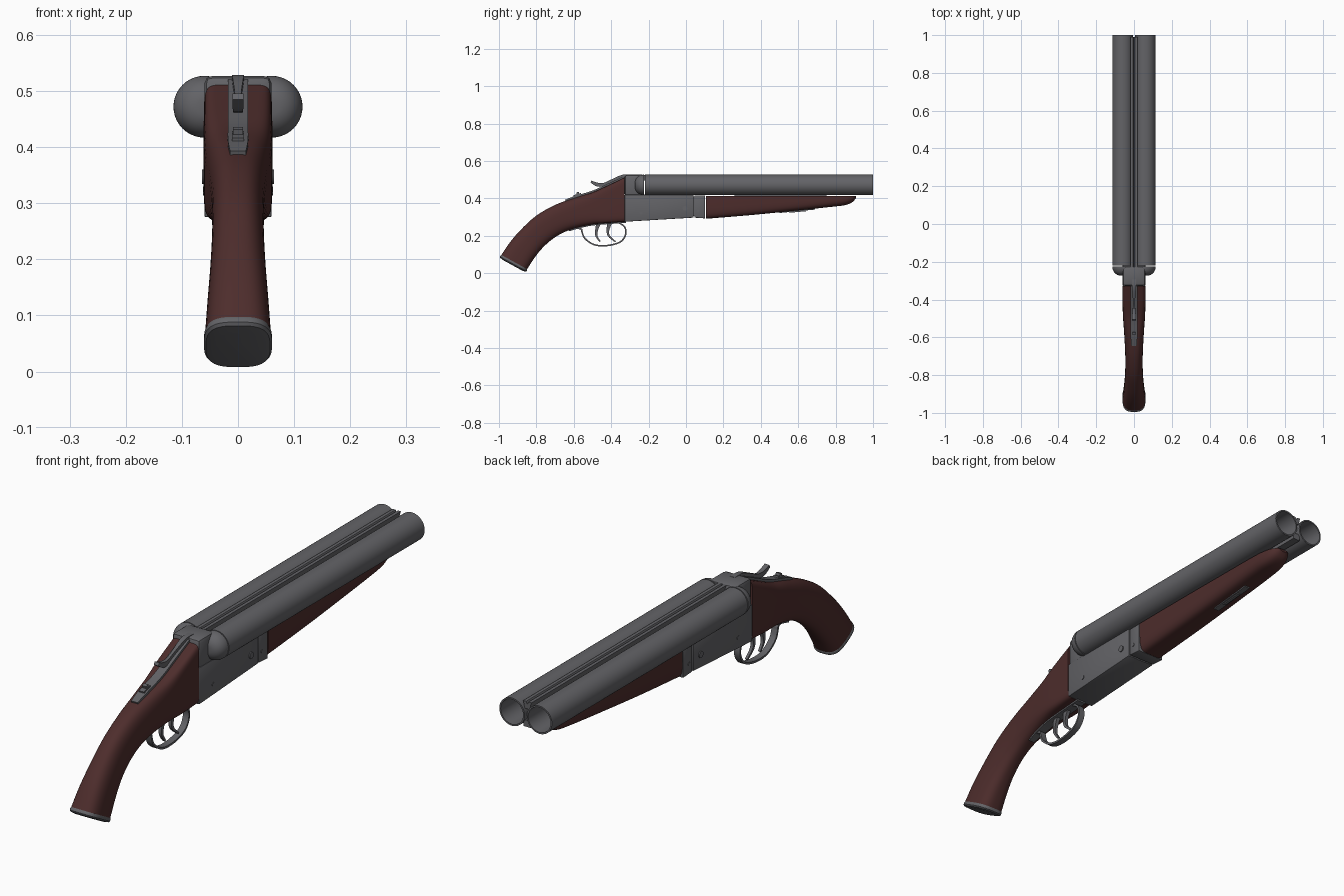
import bpy, bmesh, math
from mathutils import Vector

if "Cube" in bpy.data.objects:
    bpy.data.objects.remove(bpy.data.objects["Cube"])


def material(name, rgb):
    m = bpy.data.materials.new(name)
    m.diffuse_color = (*rgb, 1)
    m.use_nodes = True
    m.node_tree.nodes["Principled BSDF"].inputs["Base Color"].default_value = m.diffuse_color
    return m


STEEL = material("gun steel grey", (0.125, 0.125, 0.135))
WOOD = material("dark red wood", (0.075, 0.026, 0.025))


def finish(name, bm, mat):
    bmesh.ops.recalc_face_normals(bm, faces=bm.faces)
    me = bpy.data.meshes.new(name)
    bm.to_mesh(me)
    bm.free()
    me.materials.append(mat)
    ob = bpy.data.objects.new(name, me)
    bpy.context.collection.objects.link(ob)
    return ob


def loft(name, rings, mat):
    """Skin closed rings of points and cap both ends."""
    bm = bmesh.new()
    rows = [[bm.verts.new(p) for p in r] for r in rings]
    n = len(rows[0])
    for a, b in zip(rows, rows[1:]):
        for i in range(n):
            j = (i + 1) % n
            bm.faces.new((a[i], a[j], b[j], b[i]))
    bm.faces.new(rows[0])
    bm.faces.new(rows[-1])
    return finish(name, bm, mat)


def prism(name, profile, hw, mat, bevel=0.0):
    """Extrude a (y, z) outline across x."""
    bm = bmesh.new()
    f = bm.faces.new([bm.verts.new((-hw, y, z)) for y, z in profile])
    g = bmesh.ops.extrude_face_region(bm, geom=[f])["geom"]
    bmesh.ops.translate(bm, verts=[v for v in g if isinstance(v, bmesh.types.BMVert)], vec=(2 * hw, 0, 0))
    if bevel:
        bmesh.ops.bevel(bm, geom=bm.edges[:], offset=bevel, segments=2, profile=0.5, affect='EDGES')
    return finish(name, bm, mat)


def box(name, y0, y1, z0, z1, hw, mat, bevel=0.0):
    return prism(name, [(y0, z0), (y1, z0), (y1, z1), (y0, z1)], hw, mat, bevel)


def turned(name, x, z, profile, mat, n=40):
    """Round part about a line along y, from (y, radius) pairs."""
    return loft(name, [[(x + r * math.cos(2 * math.pi * i / n), y, z + r * math.sin(2 * math.pi * i / n))
                        for i in range(n)] for y, r in profile], mat)


def smooth_path(pts, steps=5):
    """Catmull-Rom curve through tuples of any length."""
    out = []
    P = [pts[0]] + list(pts) + [pts[-1]]
    for k in range(1, len(P) - 2):
        for s in range(steps):
            t = s / steps
            out.append(tuple(0.5 * (2 * b + (c - a) * t + (2 * a - 5 * b + 4 * c - d) * t * t
                                    + (3 * b - a - 3 * c + d) * t ** 3)
                             for a, b, c, d in zip(P[k - 1], P[k], P[k + 1], P[k + 2])))
    return out + [tuple(pts[-1])]


def strip(name, pts, mat, steps=5):
    """Flat bar along (y, z, half_width, thickness) points."""
    path = smooth_path(pts, steps)
    rings = []
    for i, (y, z, hw, t) in enumerate(path):
        a, b = path[max(i - 1, 0)], path[min(i + 1, len(path) - 1)]
        d = Vector((b[0] - a[0], b[1] - a[1])).normalized() * t / 2
        rings.append([(-hw, y - d.y, z + d.x), (hw, y - d.y, z + d.x),
                      (hw, y + d.y, z - d.x), (-hw, y + d.y, z - d.x)])
    return loft(name, rings, mat)


def power(v, n):
    return math.copysign(abs(v) ** (2 / n), v)


def grip_ring(s, grow=1.0, shift=0.0, n=40):
    """Rounded section between a top and a bottom point."""
    ty, tz, by, bz, w, e = s
    c = Vector(((ty + by) / 2, (tz + bz) / 2))
    h = Vector(((ty - by) / 2, (tz - bz) / 2))
    c += Vector((-h.y, h.x)).normalized() * shift
    ring = []
    for i in range(n):
        a = 2 * math.pi * (i + 0.5) / n
        p = c + h * grow * power(math.sin(a), e)
        ring.append((w * grow * power(math.cos(a), e), p.x, p.y))
    return ring


# Curved pistol grip: top y, top z, bottom y, bottom z, half width, squareness
GRIP = [(-.329, .511, -.329, .275, .061, 8), (-.42, .468, -.42, .268, .061, 6.5),
        (-.50, .432, -.49, .262, .058, 4.5), (-.59, .405, -.57, .246, .052, 3.2),
        (-.70, .365, -.645, .222, .047, 2.7), (-.80, .308, -.71, .185, .046, 2.6),
        (-.88, .236, -.765, .137, .049, 2.6), (-.94, .167, -.81, .082, .054, 2.8),
        (-.988, .096, -.85, .020, .059, 3)]
loft("grip", [grip_ring(s) for s in smooth_path(GRIP)], WOOD)

# Butt cap on the end of the grip
END = GRIP[-1]
loft("butt_cap", [grip_ring(END, g, -s if grip_ring(END, 1, 1)[0][2] > grip_ring(END)[0][2] else s)
                  for g, s in ((1.0, -.002), (1.03, .002), (1.03, .010), (.97, .015), (.75, .018))], STEEL)

# Forend: y, bottom z, half width, squareness
FOREND = [(.106, .291, .060, 5), (.35, .311, .060, 4.5), (.60, .336, .058, 4), (.78, .355, .056, 3.4),
          (.85, .364, .051, 3), (.89, .380, .039, 2.6), (.91, .404, .018, 2.3)]
TOP = .413
loft("forend", [[(w * power(math.cos(math.pi * i / 24), e), y,
                  TOP - (TOP - b) * power(math.sin(math.pi * i / 24) if i < 24 else 0, e)) for i in range(25)]
                for y, b, w, e in smooth_path(FOREND)], WOOD)
box("forend_lug", .26, .75, .40, .43, .022, STEEL)
strip("forend_latch", [(.50, .325, .012, .006), (.69, .343, .012, .006)], STEEL)
strip("forend_latch_button", [(.55, .327, .006, .008), (.64, .335, .006, .008)], STEEL)

# Barrels with open bores, and rounded breech ends
for side, sx in (("left", -.06), ("right", .06)):
    turned(side + "_barrel", sx, .472,
           [(-.220, .045), (-.220, .055), (1, .055), (1, .049), (-.2, .049), (-.2, .01)], STEEL)
    dome = [(-.224 - .05 * math.sin(a), .055 * math.cos(a) ** .8)
            for a in (math.radians(d) for d in range(0, 88, 8))]
    turned(side + "_breech_dome", sx, .472, dome, STEEL)

# Ribs joining the barrels
bm = bmesh.new()
rows = [[bm.verts.new((x, y, z)) for x, z in
         ((-.018, .524), (-.005, .524), (0, .514), (.005, .524), (.018, .524), (.010, .495), (-.010, .495))]
        for y in (-.23, .99)]
for i in range(7):
    j = (i + 1) % 7
    bm.faces.new((rows[0][i], rows[0][j], rows[1][j], rows[1][i]))
for r in rows:
    bm.faces.new(r)
finish("top_rib", bm, STEEL)
box("lower_rib", -.22, .99, .424, .45, .016, STEEL)

# Receiver, standing breech and forend iron
prism("receiver", [(-.328, .275), (-.328, .42), (.040, .42), (.040, .297)], .060, STEEL, .003)
box("standing_breech", -.328, -.224, .41, .527, .060, STEEL, .014)
prism("forend_iron", [(.045, .297), (.045, .415), (.102, .415), (.102, .293)], .059, STEEL, .003)
box("hinge_core", .02, .08, .305, .41, .050, STEEL)

# Pins showing on both sides of the receiver
for name, y, z, r, hw in (("hinge_pin", -.005, .347, .013, .064), ("receiver_screw", -.24, .322, .008, .062),
                          ("iron_screw", .065, .335, .007, .061)):
    prism(name, [(y + r * math.cos(k * math.pi / 8), z + r * math.sin(k * math.pi / 8)) for k in range(16)],
          hw, STEEL)

# Top tang, opening lever with thumb piece, and safety slide
strip("top_tang", [(-.325, .515, .018, .012), (-.42, .471, .018, .012), (-.50, .435, .018, .012),
                   (-.59, .408, .018, .012), (-.645, .388, .014, .010)], STEEL)
strip("opening_lever", [(-.29, .522, .011, .012), (-.34, .519, .010, .014), (-.40, .492, .006, .016),
                        (-.44, .474, .006, .018), (-.475, .474, .009, .020), (-.508, .490, .010, .012)], STEEL)
strip("safety_slide", [(-.56, .422, .011, .014), (-.60, .410, .011, .014)], STEEL)
strip("safety_ridge", [(-.572, .430, .009, .012), (-.585, .426, .009, .012)], STEEL)

# Trigger plate, guard and two triggers
strip("trigger_plate", [(-.32, .274, .020, .010), (-.49, .261, .020, .010), (-.57, .245, .018, .010),
                        (-.625, .228, .012, .008)], STEEL)
strip("trigger_guard", [(y, z, .013, .008) for y, z in
                        ((-.365, .272), (-.33, .25), (-.322, .21), (-.35, .168), (-.42, .148), (-.49, .152),
                         (-.54, .185), (-.555, .218), (-.560, .235), (-.59, .242))], STEEL)
for name, dy, bend in (("front_trigger", -.405, .022), ("rear_trigger", -.465, 0)):
    strip(name, [(dy, .275, .008, .026), (dy - .012, .235, .007, .016), (dy - .014 + bend * .3, .20, .006, .011),
                 (dy + .006 + bend, .168, .005, .007)], STEEL)

bpy.ops.object.select_all(action='SELECT')
bpy.context.view_layer.objects.active = bpy.data.objects["grip"]
bpy.ops.object.shade_smooth_by_angle(angle=math.radians(35))
